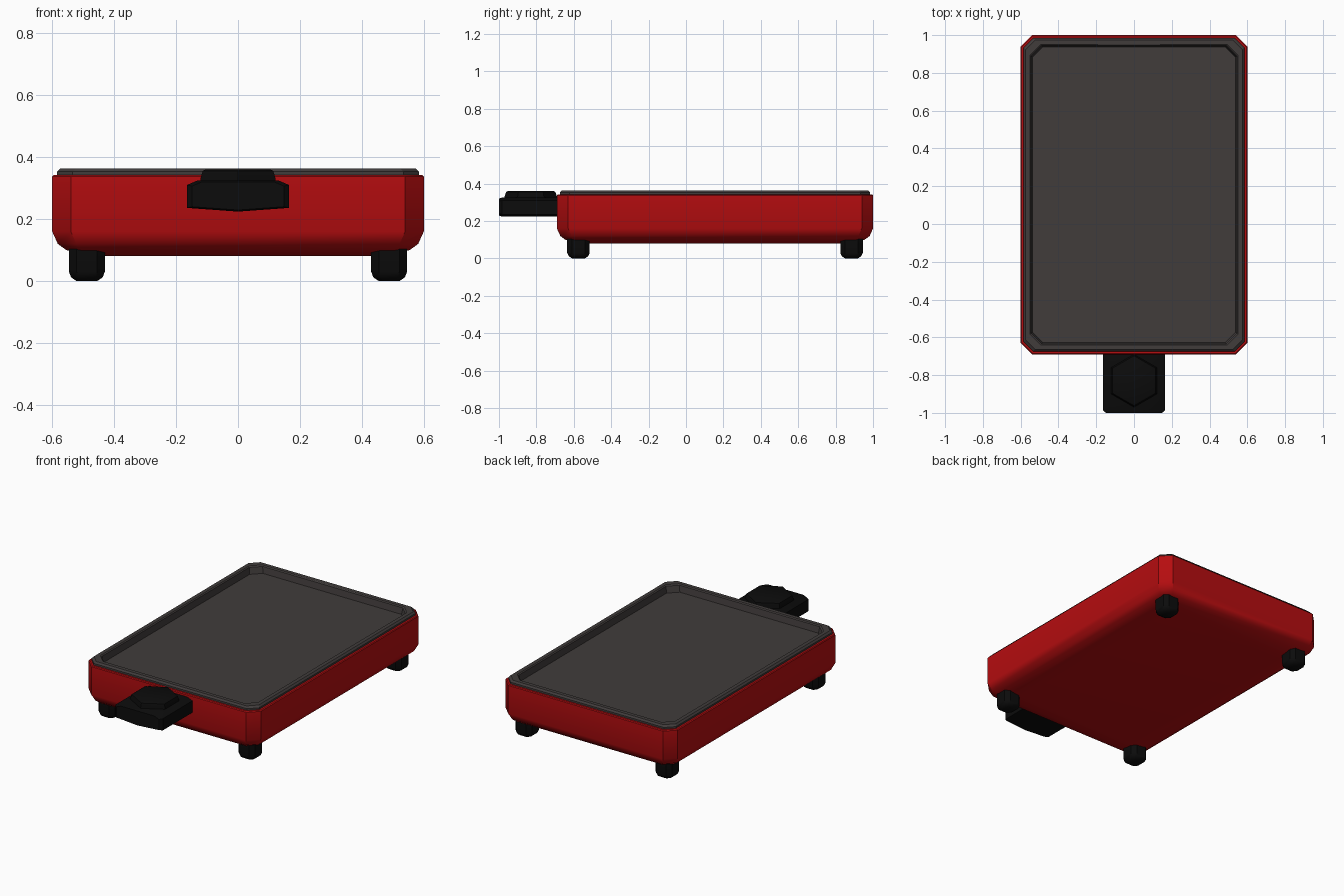
import bpy, bmesh, math

if "Cube" in bpy.data.objects:
    bpy.data.objects.remove(bpy.data.objects["Cube"])


def mat(name, rgb):
    m = bpy.data.materials.new(name)
    m.diffuse_color = (*rgb, 1)
    m.use_nodes = True
    m.node_tree.nodes["Principled BSDF"].inputs["Base Color"].default_value = m.diffuse_color
    return m


RED = mat("red enamel", (0.47, 0.004, 0.005))
GREY = mat("dark grey plate", (0.052, 0.045, 0.044))
BLACK = mat("black plastic", (0.0035, 0.0035, 0.0035))


def octo(hx, hy, c, z, cx=0, cy=0):
    """Rectangle with chamfered corners as a loop of eight points."""
    pts = [(hx, -hy + c), (hx, hy - c), (hx - c, hy), (-hx + c, hy),
           (-hx, hy - c), (-hx, -hy + c), (-hx + c, -hy), (hx - c, -hy)]
    return [(x + cx, y + cy, z) for x, y in pts]


def loft(name, loops, material, cap_start=True, cap_end=True, angle=35):
    bm = bmesh.new()
    rings = [[bm.verts.new(p) for p in loop] for loop in loops]
    for a, b in zip(rings, rings[1:]):
        n = len(a)
        for i in range(n):
            bm.faces.new((a[i], a[(i + 1) % n], b[(i + 1) % n], b[i]))
    if cap_start:
        bm.faces.new(rings[0][::-1])
    if cap_end:
        bm.faces.new(rings[-1])
    me = bpy.data.meshes.new(name)
    bm.to_mesh(me)
    bm.free()
    me.materials.append(material)
    ob = bpy.data.objects.new(name, me)
    bpy.context.collection.objects.link(ob)
    bpy.context.view_layer.objects.active = ob
    ob.select_set(True)
    bpy.ops.object.shade_smooth_by_angle(angle=math.radians(angle))
    ob.select_set(False)
    return ob


HX, HY, CY = 0.6, 0.845, 0.155   # body half sizes and centre


def ring(inset, z, c=0.06):
    return octo(HX - inset, HY - inset, c, z, 0, CY)


# red body: rounded underside, straight walls, thin lip under the plate
loft("body", [ring(0.16, 0.08, 0.03), ring(0.10, 0.087, 0.04), ring(0.045, 0.10, 0.05),
              ring(0.018, 0.12), ring(0, 0.16), ring(0, 0.337), ring(0.004, 0.342),
              ring(0.03, 0.342)], RED, cap_end=False)

# grill plate: raised rim around a sunken cooking surface
loft("grill_plate", [ring(0.016, 0.340, 0.05), ring(0.016, 0.353, 0.05),
                     ring(0.026, 0.364, 0.05), ring(0.050, 0.364, 0.055),
                     ring(0.056, 0.358, 0.055), ring(0.062, 0.318, 0.055)],
     GREY, cap_start=False, angle=30)

# four feet
for sx, side in ((-1, "left"), (1, "right")):
    for y, end in ((-0.575, "front"), (0.885, "back")):
        x = sx * 0.488
        loft(f"{end}_{side}_foot",
             [octo(0.034, 0.034, 0.016, 0.0, x, y), octo(0.051, 0.052, 0.022, 0.012, x, y),
              octo(0.058, 0.060, 0.025, 0.03, x, y), octo(0.058, 0.060, 0.025, 0.115, x, y)],
             BLACK)

# control housing: one cross-section run along y, chamfered at the free end
section = [(-0.165, 0.236), (0, 0.224), (0.165, 0.236), (0.165, 0.31),
           (0.13, 0.325), (-0.13, 0.325), (-0.165, 0.31)]


def slab(y, s):
    return [(x * s, y, 0.275 + (z - 0.275) * s) for x, z in section]


loft("control_housing", [slab(-1.0, 0.9), slab(-0.985, 1), slab(-0.68, 1)], BLACK)


# six-sided control knob
def hexa(r, z):
    return [(r * math.sin(-math.tau * i / 6), -0.83 + r * math.cos(math.tau * i / 6), z)
            for i in range(6)]


loft("control_knob", [hexa(0.14, 0.315), hexa(0.14, 0.33), hexa(0.132, 0.355),
                      hexa(0.122, 0.36)], BLACK)
